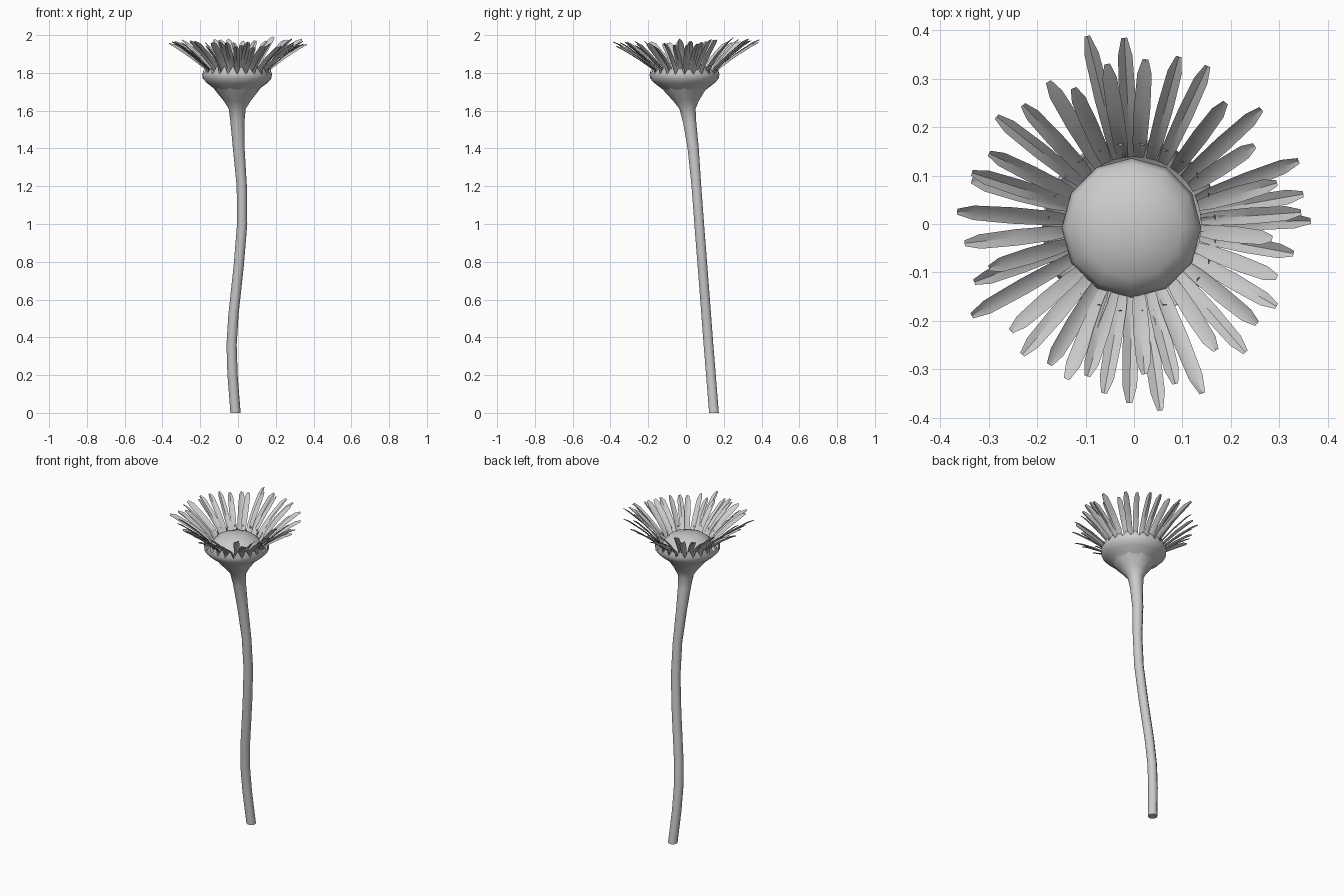
import bpy, bmesh, math, random
from mathutils import Vector

if "Cube" in bpy.data.objects:
    bpy.data.objects.remove(bpy.data.objects["Cube"])

random.seed(4)
CX, CY = -0.005, -0.008          # flower head centre
TAU = 2 * math.pi


def make_object(name, bm, angle=60):
    me = bpy.data.meshes.new(name)
    bm.to_mesh(me)
    bm.free()
    ob = bpy.data.objects.new(name, me)
    bpy.context.collection.objects.link(ob)
    bpy.ops.object.select_all(action='DESELECT')
    ob.select_set(True)
    bpy.context.view_layer.objects.active = ob
    bpy.ops.object.shade_smooth_by_angle(angle=math.radians(angle))
    return ob


def bridge(bm, a, b):
    n = len(a)
    for i in range(n):
        j = (i + 1) % n
        bm.faces.new((a[i], a[j], b[j], b[i]))


def ring(bm, x, y, z, r, n):
    return [bm.verts.new((x + r * math.cos(TAU * i / n), y + r * math.sin(TAU * i / n), z))
            for i in range(n)]


# Curved stem flaring into the base of the head: x, y, z, radius
path = [(-.013, .148, 0, .027), (-.029, .132, .2, .027), (-.034, .119, .36, .027),
        (-.024, .107, .52, .027), (.004, .087, .78, .027), (.022, .070, 1.0, .027),
        (.020, .055, 1.2, .027), (.004, .038, 1.4, .031), (-.003, .019, 1.54, .037),
        (-.004, .008, 1.61, .045), (-.004, .000, 1.65, .070), (CX, CY, 1.70, .110),
        (CX, CY, 1.74, .140)]
bm = bmesh.new()
rings = [ring(bm, *p, 10) for p in path]
for a, b in zip(rings, rings[1:]):
    bridge(bm, a, b)
bm.faces.new(rings[0][::-1])
make_object("stem", bm)

# Cup with a toothed rim
TEETH = 24
bm = bmesh.new()
rows = [ring(bm, CX, CY, z, r, TEETH) for r, z in
        [(.115, 1.712), (.128, 1.722), (.158, 1.745), (.182, 1.770), (.185, 1.792)]]
for a, b in zip(rows, rows[1:]):
    bridge(bm, a, b)
for i in range(TEETH):
    a = TAU * (i + .5) / TEETH
    tip = bm.verts.new((CX + .171 * math.cos(a), CY + .171 * math.sin(a),
                        1.835 + random.uniform(-.008, .008)))
    bm.faces.new((rows[-1][i], rows[-1][(i + 1) % TEETH], tip))
make_object("sepal_cup", bm)

# Domed flower centre
bm = bmesh.new()
rows = [ring(bm, CX, CY, z, r, 12) for r, z in
        [(.132, 1.76), (.144, 1.79), (.135, 1.815), (.105, 1.840), (.055, 1.858)]]
for a, b in zip(rows, rows[1:]):
    bridge(bm, a, b)
top = bm.verts.new((CX, CY, 1.864))
for i in range(12):
    bm.faces.new((rows[-1][i], rows[-1][(i + 1) % 12], top))
make_object("flower_centre", bm)

# Petals: direction in degrees and reach of each tip
petals = [(1, .365), (4, .346), (10, .355), (16, .307), (21, .364), (33, .297), (42, .354),
          (53, .314), (65, .36), (75, .358), (86, .341), (93, .385), (99.5, .335),
          (104, .40), (114, .307), (121, .343), (133, .336), (142, .36), (154, .333),
          (162.5, .351), (165, .347), (176, .366), (186.5, .352), (197, .313),
          (200, .351), (209.5, .385), (221, .337), (229.5, .355), (239, .339),
          (246.5, .349), (253, .329), (260, .355), (268.5, .37), (274, .311),
          (278, .389), (284.5, .341), (292, .377), (303, .311), (311, .351),
          (321, .327), (330, .34), (339.5, .315), (349.5, .335), (354, .287)]
# along, half width, rise fraction
outline = [(0, .011, 0), (.17, .015, .30), (.5, .017, .63), (.85, .015, .92), (1, .006, 1)]
bm = bmesh.new()
for k, (deg, reach) in enumerate(petals):
    a = math.radians(deg)
    out = Vector((math.cos(a), math.sin(a), 0))
    side = Vector((-math.sin(a), math.cos(a), random.uniform(-.6, .6)))
    tip_z = min(1.995, 1.963 + .012 * math.sin(a) + random.uniform(-.015, .015)
                + max(0, .33 - reach) * .4)
    rows = []
    for t, w, h in outline:
        c = out * (.138 + (reach - .138) * t)
        c.z = 1.775 + (tip_z - 1.775) * h
        fold = Vector((0, 0, -.5 * w))
        rows.append([bm.verts.new(c - side * w), bm.verts.new(c + fold),
                     bm.verts.new(c + side * w)])
    for p, q in zip(rows, rows[1:]):
        for i in range(2):
            bm.faces.new((p[i], q[i], q[i + 1], p[i + 1]))
make_object("petals", bm, 40)
